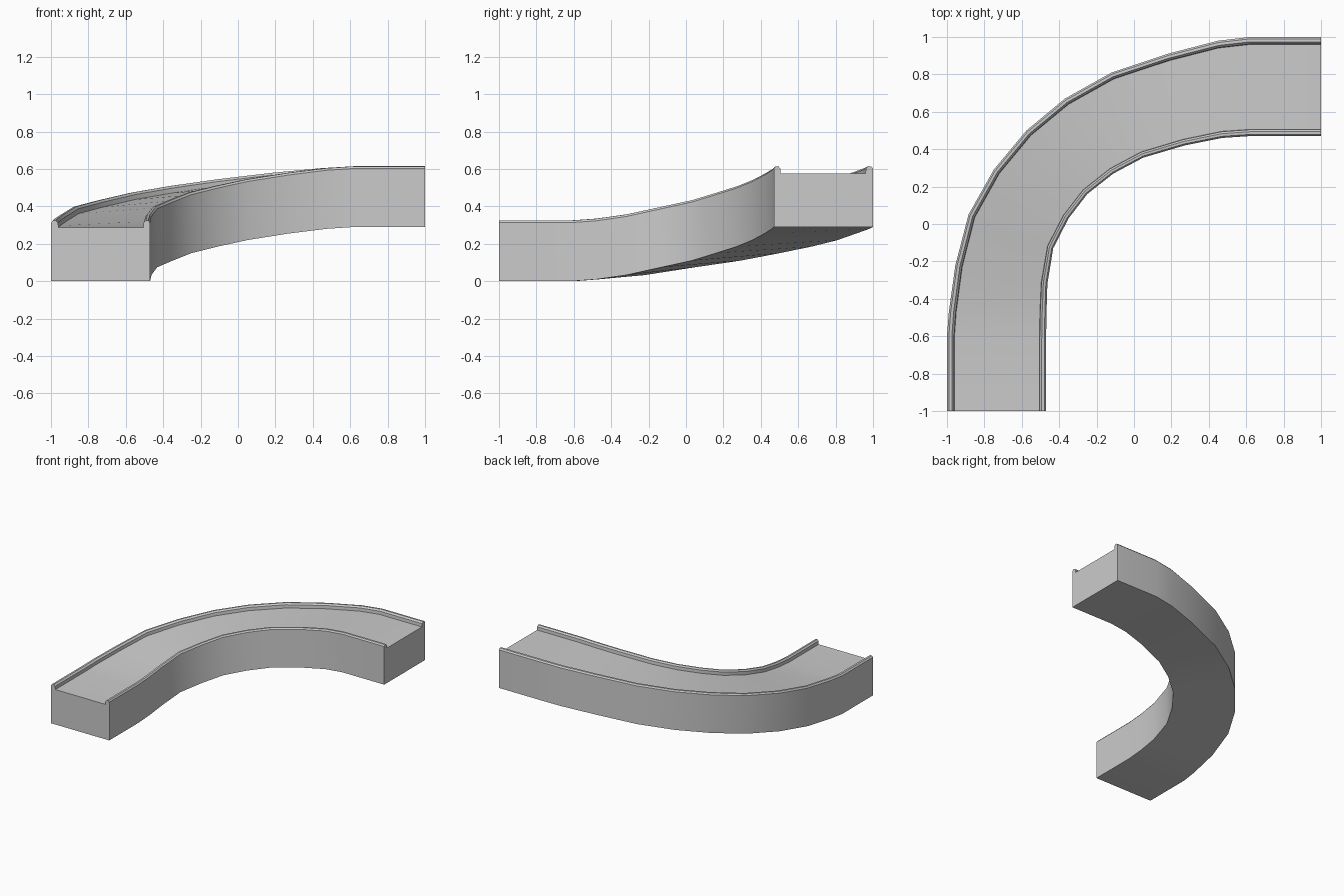
import bpy, bmesh
from math import radians
from mathutils import Vector

if "Cube" in bpy.data.objects:
    bpy.data.objects.remove(bpy.data.objects["Cube"])

# Stations along the bend: outer edge x, y / inner edge x, y / rise
stations = [
    (-1.00, -1.00, -0.47, -1.00, 0.0),
    (-1.00, -0.60, -0.47, -0.62, 0.0),
    (-0.99, -0.47, -0.468, -0.48, 0.01),
    (-0.955, -0.22, -0.463, -0.32, 0.033),
    (-0.885, 0.05, -0.432, -0.13, 0.075),
    (-0.75, 0.29, -0.35, 0.03, 0.11),
    (-0.575, 0.50, -0.25, 0.16, 0.15),
    (-0.37, 0.67, -0.11, 0.27, 0.185),
    (-0.12, 0.81, 0.05, 0.355, 0.22),
    (0.18, 0.91, 0.27, 0.42, 0.255),
    (0.45, 0.98, 0.47, 0.46, 0.28),
    (0.62, 1.00, 0.62, 0.47, 0.29),
    (1.00, 1.00, 1.00, 0.47, 0.29),
]

# Half of the cross-section: distance in from the edge, height
half = [(0, 0), (0, 0.313), (0.01, 0.324), (0.026, 0.325),
        (0.038, 0.313), (0.04, 0.287)]
W = 0.53
profile = [(d / W, z) for d, z in half]
profile += [(1 - d * 0.9 / W, z) for d, z in reversed(half)]

# Sweep the channel section along the stations
bm = bmesh.new()
rings = []
for ox, oy, ix, iy, rise in stations:
    a, b = Vector((ox, oy, rise)), Vector((ix, iy, rise))
    rings.append([bm.verts.new(a.lerp(b, t) + Vector((0, 0, z))) for t, z in profile])
n = len(profile)
for r, s in zip(rings, rings[1:]):
    for i in range(n):
        j = (i + 1) % n
        bm.faces.new((r[i], r[j], s[j], s[i]))

# Close both ends
bm.faces.new(rings[0])
bm.faces.new(rings[-1])
bmesh.ops.recalc_face_normals(bm, faces=bm.faces)

mesh = bpy.data.meshes.new("curved_ramp")
bm.to_mesh(mesh)
bm.free()
ramp = bpy.data.objects.new("curved_ramp", mesh)
bpy.context.collection.objects.link(ramp)
bpy.context.view_layer.objects.active = ramp
ramp.select_set(True)
bpy.ops.object.shade_smooth_by_angle(angle=radians(30))
